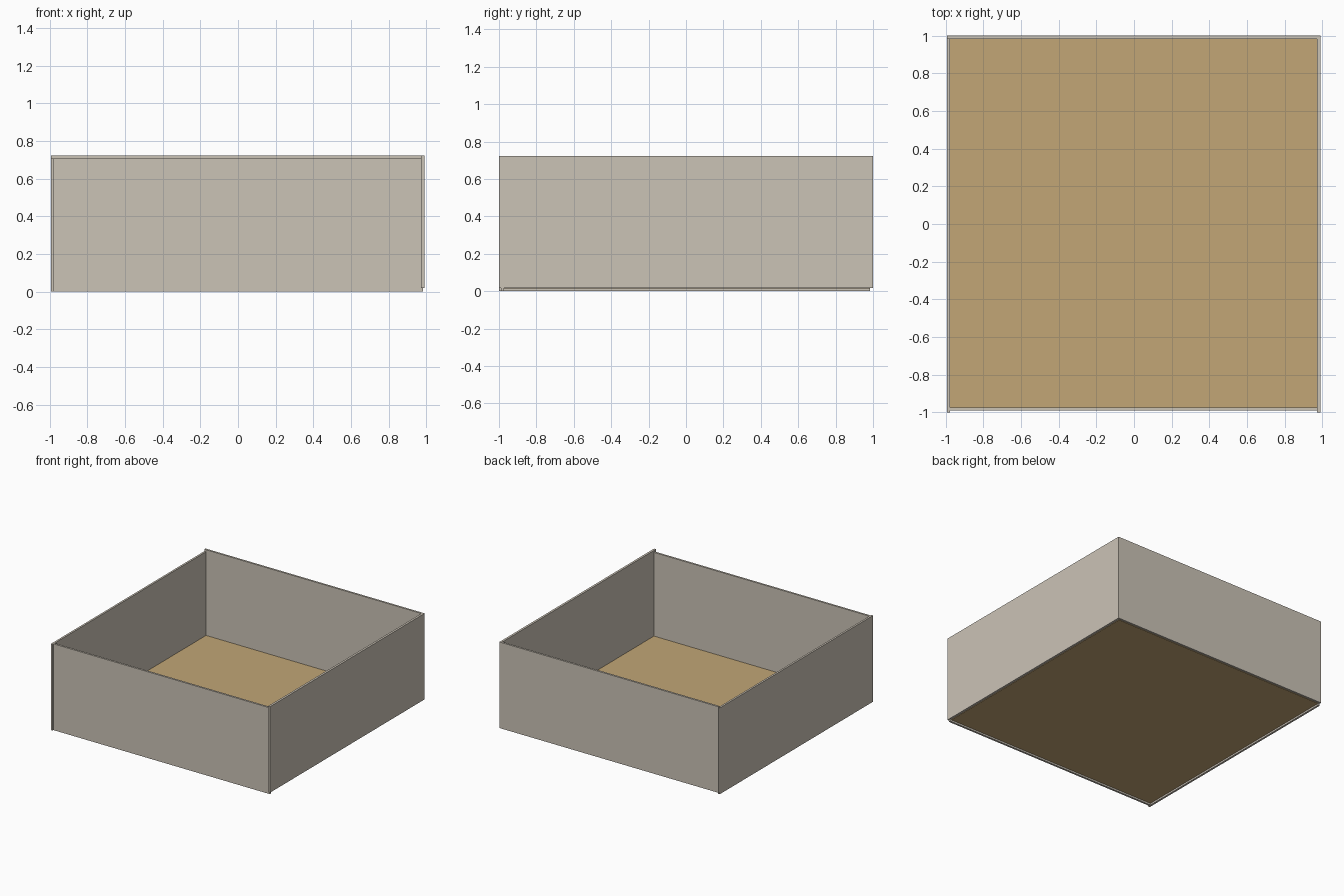
import bpy
import bmesh

if "Cube" in bpy.data.objects:
    bpy.data.objects.remove(bpy.data.objects["Cube"])


def material(name, rgb):
    m = bpy.data.materials.new(name)
    m.diffuse_color = (*rgb, 1.0)
    m.use_nodes = True
    m.node_tree.nodes["Principled BSDF"].inputs["Base Color"].default_value = m.diffuse_color
    return m


def slab(name, x, y, z, mat):
    """Axis-aligned panel given as (min, max) per axis."""
    bm = bmesh.new()
    bmesh.ops.create_cube(bm, size=1.0)
    for v in bm.verts:
        for i, (lo, hi) in enumerate((x, y, z)):
            v.co[i] = hi if v.co[i] > 0 else lo
    me = bpy.data.meshes.new(name)
    bm.to_mesh(me)
    bm.free()
    me.materials.append(mat)
    ob = bpy.data.objects.new(name, me)
    bpy.context.collection.objects.link(ob)
    return ob


grey = material("warm_grey", (0.597, 0.546, 0.468))
tan = material("tan_floor", (0.539, 0.381, 0.181))

LOW, HIGH = (0.0, 0.706), (0.018, 0.722)

# Floor panel between the walls
slab("floor", (-0.978, 0.972), (-0.974, 0.984), (0.014, 0.021), tan)

# Front and left walls hang slightly lower than the back and right walls
slab("front_wall", (-0.978, 0.982), (-0.99, -0.974), LOW, grey)
slab("left_wall", (-0.994, -0.978), (-1.0, 0.984), LOW, grey)
slab("back_wall", (-0.994, 0.972), (0.984, 1.0), HIGH, grey)
slab("right_wall", (0.972, 0.99), (-1.0, 1.0), HIGH, grey)
